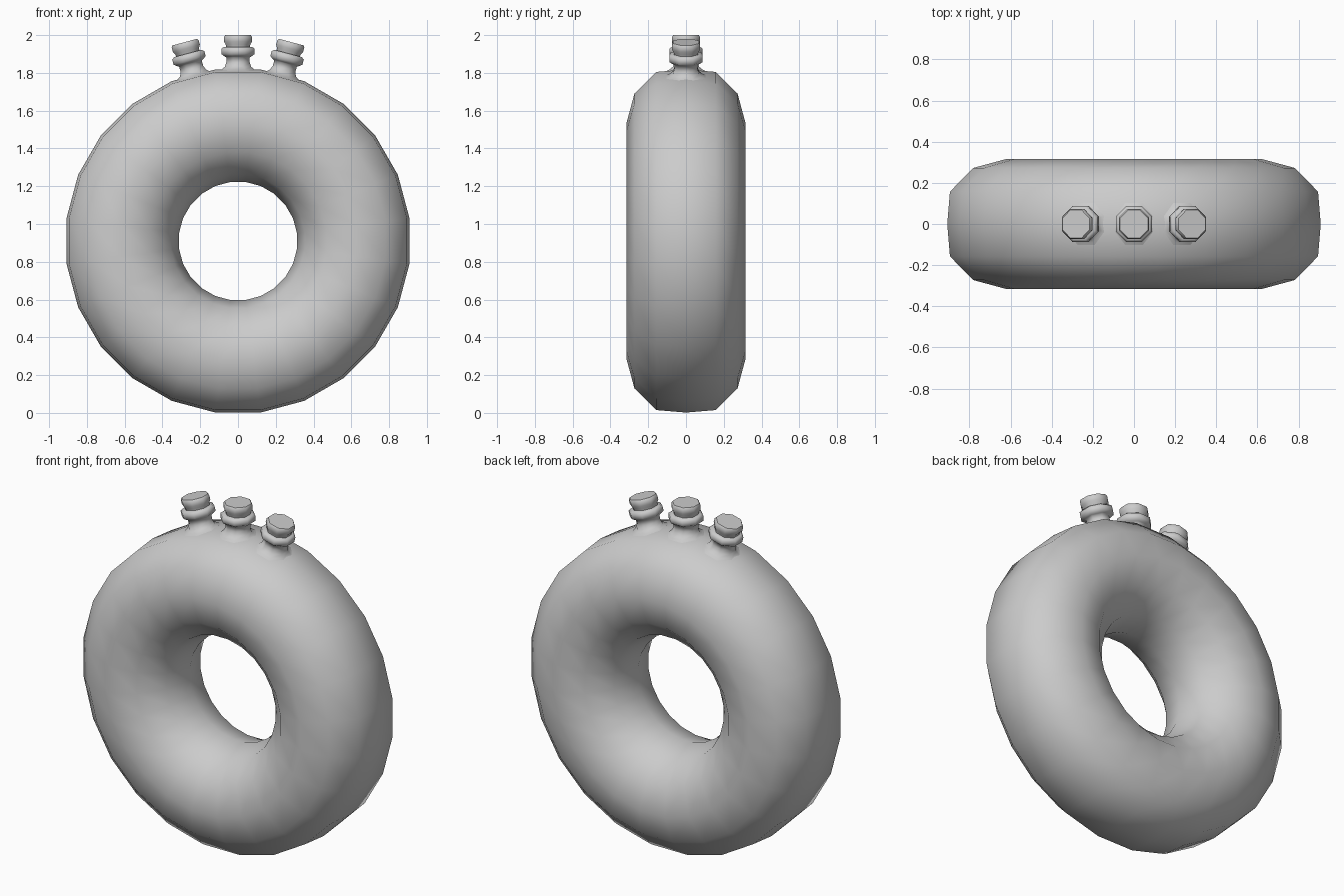
import bpy, bmesh, math
from mathutils import Matrix

if "Cube" in bpy.data.objects:
    bpy.data.objects.remove(bpy.data.objects["Cube"])

CENTER_Z = 0.91          # centre of the ring
TILT = math.radians(15)  # one ring segment


def lathe(name, profile, tilt, sides=8):
    """Closed eight-sided revolve of (flat radius, height from ring centre)."""
    bm = bmesh.new()
    k = 1 / math.cos(math.pi / sides)
    rings = []
    for r, h in profile:
        ring = []
        for i in range(sides):
            a = 2 * math.pi * (i + 0.5) / sides
            ring.append(bm.verts.new((r * k * math.cos(a), r * k * math.sin(a), h)))
        rings.append(ring)
    for a, b in zip(rings, rings[1:]):
        for i in range(sides):
            j = (i + 1) % sides
            bm.faces.new((a[i], a[j], b[j], b[i]))
    bm.faces.new(rings[0][::-1])
    bm.faces.new(rings[-1])
    bm.transform(Matrix.Translation((0, 0, CENTER_Z)) @ Matrix.Rotation(tilt, 4, 'Y'))
    mesh = bpy.data.meshes.new(name)
    bm.to_mesh(mesh)
    bm.free()
    obj = bpy.data.objects.new(name, mesh)
    bpy.context.collection.objects.link(obj)
    return obj


def smooth(obj, angle):
    bpy.ops.object.select_all(action='DESELECT')
    obj.select_set(True)
    bpy.context.view_layer.objects.active = obj
    bpy.ops.object.shade_smooth_by_angle(angle=math.radians(angle))


# Ring-shaped flask body, slightly flattened along its outer rim
bpy.ops.mesh.primitive_torus_add(major_segments=24, minor_segments=12,
                                 major_radius=0.63, minor_radius=0.315)
body = bpy.context.object
body.name = "ring_flask_body"
for v in body.data.vertices:
    radius = math.hypot(v.co.x, v.co.y)
    if radius > 0.93:
        v.co.x *= 0.916 / radius
        v.co.y *= 0.916 / radius
body.data.transform(Matrix.Translation((0, 0, CENTER_Z))
                    @ Matrix.Rotation(math.pi / 2, 4, 'X')
                    @ Matrix.Rotation(TILT / 2, 4, 'Z'))
smooth(body, 70)

# Three flared necks with lips, each closed by a cork
neck_profile = [(0.112, 0.895), (0.088, 0.907), (0.070, 0.922), (0.062, 0.945),
                (0.062, 0.972), (0.072, 0.978), (0.088, 0.990), (0.088, 1.018),
                (0.074, 1.028)]
cork_profile = [(0.062, 1.000), (0.065, 1.040), (0.074, 1.056), (0.074, 1.080),
                (0.068, 1.090)]
for label, tilt in (("left", -TILT), ("middle", 0), ("right", TILT)):
    smooth(lathe("neck_" + label, neck_profile, tilt), 65)
    smooth(lathe("cork_" + label, cork_profile, tilt), 50)
